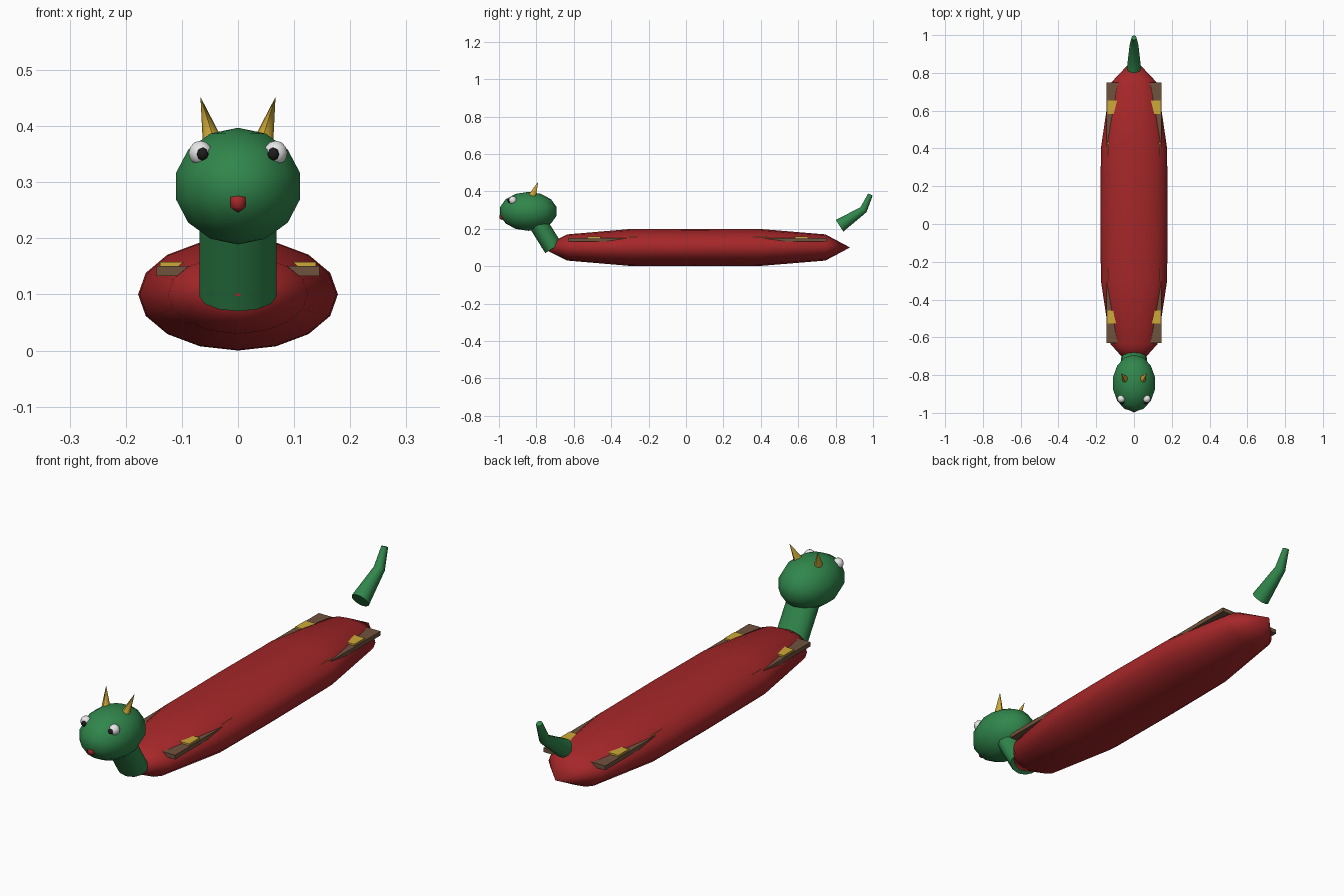
import bpy, bmesh, math
from mathutils import Vector

if "Cube" in bpy.data.objects:
    bpy.data.objects.remove(bpy.data.objects["Cube"])


def material(name, rgb):
    m = bpy.data.materials.new(name)
    m.diffuse_color = (*rgb, 1)
    m.use_nodes = True
    m.node_tree.nodes["Principled BSDF"].inputs["Base Color"].default_value = m.diffuse_color
    return m


RED = material("hull red", (0.38, 0.02, 0.022))
GREEN = material("scale green", (0.03, 0.24, 0.072))
GOLD = material("gold", (0.62, 0.40, 0.04))
BROWN = material("wood brown", (0.16, 0.085, 0.045))
WHITE = material("eye white", (0.85, 0.85, 0.85))
BLACK = material("pupil black", (0.012, 0.012, 0.012))


def finish(name, bm, mat, angle=None):
    bmesh.ops.recalc_face_normals(bm, faces=bm.faces)
    mesh = bpy.data.meshes.new(name)
    bm.to_mesh(mesh)
    bm.free()
    mesh.materials.append(mat)
    ob = bpy.data.objects.new(name, mesh)
    bpy.context.collection.objects.link(ob)
    if angle:
        bpy.ops.object.select_all(action='DESELECT')
        ob.select_set(True)
        bpy.context.view_layer.objects.active = ob
        bpy.ops.object.shade_smooth_by_angle(angle=math.radians(angle))
    return ob


def loft(name, rings, sides, mat, angle=40):
    """Tube through rings of (centre, axis, x radius, other radius)."""
    bm = bmesh.new()
    loops = []
    for c, axis, rx, rv in rings:
        v = Vector(axis).normalized().cross(Vector((1, 0, 0)))
        loops.append([bm.verts.new(Vector(c)
                      + Vector((rx * math.cos(t), 0, 0)) + v * rv * math.sin(t))
                      for t in (2 * math.pi * i / sides for i in range(sides))])
    for a, b in zip(loops, loops[1:]):
        for i in range(sides):
            j = (i + 1) % sides
            bm.faces.new((a[i], a[j], b[j], b[i]))
    bm.faces.new(loops[0])
    bm.faces.new(loops[-1])
    bmesh.ops.remove_doubles(bm, verts=bm.verts, dist=0.0005)
    return finish(name, bm, mat, angle)


def ball(name, centre, radii, segments, rings, mat, angle=60):
    bm = bmesh.new()
    bmesh.ops.create_uvsphere(bm, u_segments=segments, v_segments=rings, radius=1)
    bmesh.ops.scale(bm, vec=radii, verts=bm.verts)
    bmesh.ops.translate(bm, vec=centre, verts=bm.verts)
    return finish(name, bm, mat, angle)


def box(name, lo, hi, mat):
    bm = bmesh.new()
    bmesh.ops.create_cube(bm, size=1)
    lo, hi = Vector(lo), Vector(hi)
    bmesh.ops.scale(bm, vec=hi - lo, verts=bm.verts)
    bmesh.ops.translate(bm, vec=(lo + hi) / 2, verts=bm.verts)
    return finish(name, bm, mat)


# Hull: long closed body with pointed ends
profile = [(-0.775, 0.0001), (-0.635, 0.7), (-0.3, 0.985), (0.05, 1),
           (0.4, 0.985), (0.745, 0.7), (0.877, 0.0001)]
loft("hull", [((0, y, 0.1), (0, 1, 0), 0.178 * r, 0.1 * r) for y, r in profile],
     16, RED, 40)

# Rowing benches, mostly sunk into the hull
for i in range(6):
    y = -0.492 + 0.222 * i
    box(f"bench_{i + 1}", (-0.139, y - 0.035, 0.142), (0.139, y + 0.035, 0.158), GOLD)

# Neck and head
down = Vector((0, -0.53, 0.85)).normalized()
base = Vector((0, -0.709, 0.097))
loft("neck", [(base, down, 0.069, 0.051), (base + down * 0.2, down, 0.069, 0.051)],
     12, GREEN, 40)
ball("head", (0, -0.843, 0.293), (0.1165, 0.155, 0.104), 14, 7, GREEN, 60)
ball("nose", (0, -0.984, 0.264), (0.018, 0.016, 0.018), 6, 3, RED)

# Paired parts
for s, side in ((-1, "left"), (1, "right")):
    box(f"gunwale_{side}", (s * 0.110 - 0.035, -0.63, 0.133),
        (s * 0.110 + 0.035, 0.75, 0.151), BROWN)
    ball(f"eye_{side}", (s * 0.067, -0.926, 0.352), (0.022, 0.022, 0.022), 10, 6, WHITE)
    ball(f"pupil_{side}", (s * 0.063, -0.943, 0.35), (0.012, 0.012, 0.012), 6, 4, BLACK)
    foot, tip = Vector((s * 0.045, -0.822, 0.375)), Vector((s * 0.067, -0.79, 0.452))
    loft(f"horn_{side}", [(foot, tip - foot, 0.018, 0.021),
                          (tip, tip - foot, 0.0001, 0.0001)], 8, GOLD, 50)

# Tail: tapered tube with one bend
loft("tail", [((0, 0.821, 0.216), (0, 0.13, 0.085), 0.038, 0.039),
              ((0, 0.949, 0.302), (0, 0.09, 0.11), 0.023, 0.022),
              ((0, 0.986, 0.383), (0, 0.04, 0.085), 0.013, 0.014)], 10, GREEN, 45)
